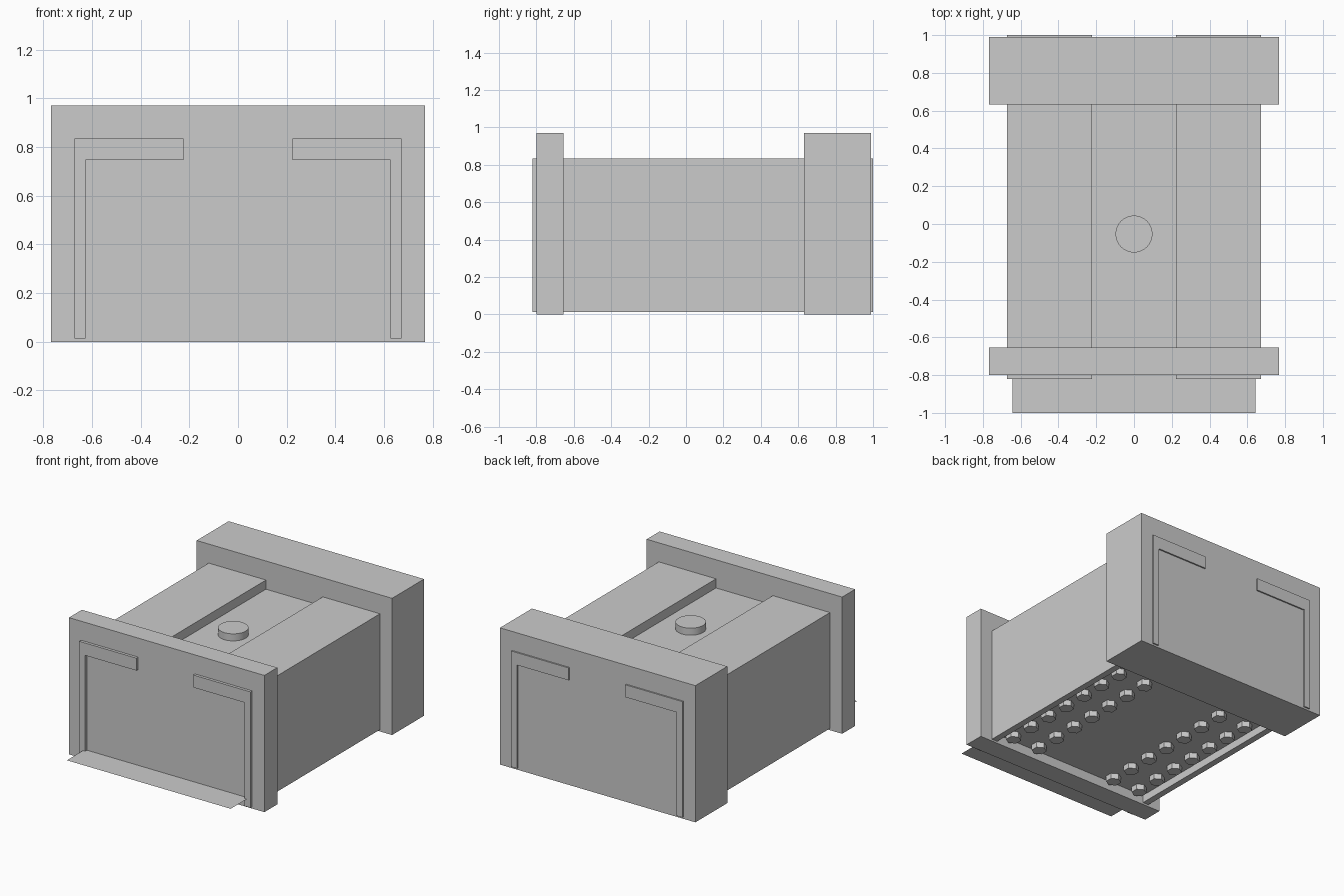
import bpy, bmesh, math
from mathutils import Matrix

if "Cube" in bpy.data.objects:
    bpy.data.objects.remove(bpy.data.objects["Cube"])


def make_object(name, bm, mirror=False):
    bmesh.ops.recalc_face_normals(bm, faces=bm.faces[:])
    mesh = bpy.data.meshes.new(name)
    bm.to_mesh(mesh)
    bm.free()
    ob = bpy.data.objects.new(name, mesh)
    bpy.context.collection.objects.link(ob)
    if mirror:
        ob.modifiers.new("mirror_x", 'MIRROR').use_axis[0] = True
    return ob


def box(name, x, y, z):
    bm = bmesh.new()
    size = [b - a for a, b in (x, y, z)]
    mid = [(a + b) / 2 for a, b in (x, y, z)]
    bmesh.ops.create_cube(bm, size=1, matrix=Matrix.Translation(mid) @ Matrix.Diagonal((*size, 1)))
    return make_object(name, bm)


def add_cylinder(bm, sides, radius, center, depth):
    bmesh.ops.create_cone(bm, cap_ends=True, segments=sides, radius1=radius, radius2=radius,
                          depth=depth, matrix=Matrix.Translation(center))


# End blocks
box("front_plate", (-0.767, 0.767), (-0.80, -0.655), (0, 0.97))
box("back_block", (-0.767, 0.767), (0.632, 0.99), (0, 0.97))

# L-shaped side rails running through both end blocks
profile = [(0.672, 0.013), (0.672, 0.835), (0.223, 0.835), (0.223, 0.747),
           (0.626, 0.747), (0.626, 0.013)]
bm = bmesh.new()
face = bm.faces.new([bm.verts.new((x, -0.82, z)) for x, z in profile])
ext = bmesh.ops.extrude_face_region(bm, geom=[face])
bmesh.ops.translate(bm, vec=(0, 1.82, 0),
                    verts=[v for v in ext["geom"] if isinstance(v, bmesh.types.BMVert)])
make_object("side_rail", bm, mirror=True)

# Recessed centre panel and round knob
box("centre_panel", (-0.225, 0.225), (-0.66, 0.64), (0.747, 0.77))
bm = bmesh.new()
add_cylinder(bm, 32, 0.098, (0, -0.053, 0.79), 0.06)
knob = make_object("knob", bm)
knob.data.shade_smooth()
knob.data.set_sharp_from_angle(angle=math.radians(40))

# Thin floor sheet projecting as a tongue at the front
bm = bmesh.new()
bm.faces.new([bm.verts.new((x, y, 0.067))
              for x, y in ((-0.643, -1), (0.643, -1), (0.643, 0.70), (-0.643, 0.70))])
make_object("floor_sheet", bm)

# Hexagonal studs under the floor
bm = bmesh.new()
for x in (0.32, 0.54):
    for i in range(7):
        add_cylinder(bm, 6, 0.05, (x, -0.59 + 0.18 * i, 0.05), 0.045)
make_object("floor_stud", bm, mirror=True)
